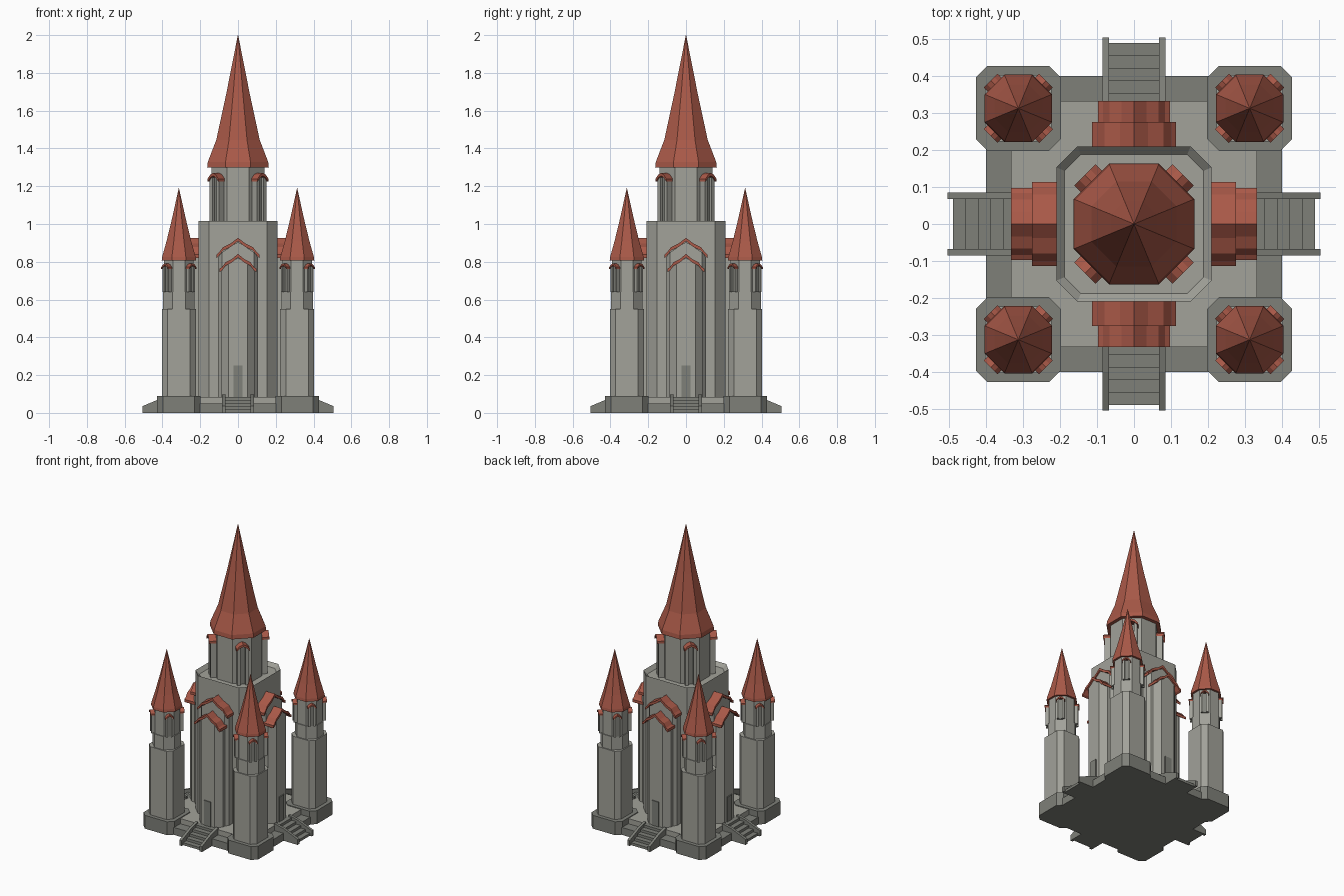
import bpy, bmesh, math
from mathutils import Matrix, Vector

if "Cube" in bpy.data.objects:
    bpy.data.objects.remove(bpy.data.objects["Cube"])


def material(name, rgb):
    m = bpy.data.materials.new(name)
    m.diffuse_color = (*rgb, 1)
    m.use_nodes = True
    m.node_tree.nodes["Principled BSDF"].inputs["Base Color"].default_value = m.diffuse_color
    return m


WALL = material("light_stone", (0.36, 0.36, 0.32))
BASE = material("dark_stone", (0.21, 0.215, 0.19))
ROOF = material("red_tile", (0.40, 0.10, 0.065))
I4 = Matrix.Identity(4)


def turn(deg):
    return Matrix.Rotation(math.radians(deg), 4, 'Z')


def loft(name, rings, mat, M=I4, rim=None):
    """Join equal-length rings of points into a closed solid."""
    bm = bmesh.new()
    vs = [[bm.verts.new(M @ Vector(p)) for p in r] for r in rings]
    n = len(rings[0])
    for a, b in zip(vs, vs[1:]):
        for i in range(n):
            j = (i + 1) % n
            bm.faces.new((a[i], a[j], b[j], b[i]))
    bm.faces.new(vs[0][::-1])
    top = bm.faces.new(vs[-1])
    bmesh.ops.recalc_face_normals(bm, faces=bm.faces[:])
    if rim:
        bmesh.ops.inset_region(bm, faces=[top], thickness=rim)
        bmesh.ops.translate(bm, verts=top.verts[:], vec=(0, 0, -rim))
    me = bpy.data.meshes.new(name)
    bm.to_mesh(me)
    bm.free()
    me.materials.append(mat)
    ob = bpy.data.objects.new(name, me)
    bpy.context.collection.objects.link(ob)
    return ob


def octa(h, z, flat=None):
    """Chamfered square: half width h, half length of the straight sides flat."""
    f = h * 0.4142 if flat is None else flat
    return [(x, y, z) for x, y in ((h, -f), (h, f), (f, h), (-f, h),
                                   (-h, f), (-h, -f), (-f, -h), (f, -h))]


def box(name, x0, x1, y0, y1, z0, z1, mat, M=I4):
    return loft(name, [[(x0, y0, z), (x1, y0, z), (x1, y1, z), (x0, y1, z)]
                       for z in (z0, z1)], mat, M)


def roof_strip(name, half, thick, y0, y1, M):
    """Bent roof sheet running along y; half = right-hand (x, z) profile."""
    full = [(-x, z) for x, z in half[:0:-1]] + half
    prof = full + [(x, z - thick) for x, z in full[::-1]]
    return loft(name, [[(x, y, z) for x, z in prof] for y in (y0, y1)], ROOF, M)


def porch(name, w, f, yb, yc, yf, z0, eave, shoulder, peak, M):
    """Wall block with chamfered front corners and a pitched top."""
    plan = [(w, yb, eave), (w, yc, eave), (f, yf, shoulder), (0, yf, peak),
            (-f, yf, shoulder), (-w, yc, eave), (-w, yb, eave), (0, yb, peak)]
    loft(name, [[(x, y, z0) for x, y, z in plan], plan], WALL, M)


def dormer(name, r, w, z0, z1, M):
    """Slim window bay on an octagon side: two piers, sill and a small roof."""
    h, p = w / 2, w * 0.28
    for s in (-1, 1):
        xa, xb = sorted((s * h, s * (h - p)))
        box(name + "_pier", xa, xb, -r, -r * 0.6, z0, z1, WALL, M)
    box(name + "_window", -h + p, h - p, -r * 0.9, -r * 0.6, z0, z1, BASE, M)
    roof_strip(name + "_roof",
               [(0, z1 + w * .36), (w * .3, z1 + w * .22), (w * .58, z1 - w * .08)],
               w * 0.22, -r * 1.06, -r * 0.6, M)


def spire(name, prof, M=I4):
    loft(name, [octa(h, z) for h, z in prof], ROOF, M)


# Ground plinth and upper floor
box("plinth", -.40, .40, -.40, .40, 0, .05, BASE)
box("floor", -.333, .333, -.333, .333, .05, .085, WALL)

# Central keep with parapet, drum and great spire
loft("keep", [octa(.21, .08, .153), octa(.21, 1.015, .153)], WALL, rim=.024)
loft("drum", [octa(.14, .98), octa(.14, 1.31)], WALL)
spire("main_spire", [(.163, 1.30), (.16, 1.328), (.115, 1.445),
                     (.062, 1.69), (.0008, 2.0)])

for k in range(4):
    R = turn(90 * k)

    # Drum window bays on the diagonals
    dormer("drum_bay", .177, .07, .98, 1.245, R @ turn(45))

    # Two-stage porch with curved gable roofs
    porch("outer_porch", .105, .085, -.19, -.245, -.268, .08, .825, .85, .905, R)
    porch("inner_porch", .088, .05, -.24, -.285, -.322, .08, .76, .792, .82, R)
    roof_strip("outer_porch_roof", [(0, .927), (.038, .897), (.08, .877), (.1, .85), (.114, .838)],
               .018, -.276, -.19, R)
    roof_strip("inner_porch_roof", [(0, .842), (.034, .813), (.066, .797), (.084, .772), (.097, .764)],
               .018, -.333, -.24, R)
    box("door", -.025, .025, -.328, -.30, .08, .252, BASE, R)

    # Stairs with sloping side walls
    for i in range(5):
        box("stair_step", -.067, .067, -.49 + i * .034, -.32, 0, .017 * (i + 1), BASE, R)
    for x in (-.085, .067):
        loft("stair_wall", [[(a, -.505, 0), (a, -.33, 0), (a, -.33, .098),
                             (a, -.40, .08), (a, -.505, .036)] for a in (x, x + .018)], BASE, R)

    # Corner tower
    T = R @ Matrix.Translation((.313, -.313, 0))
    loft("tower_base", [octa(.115, 0, .083), octa(.115, .09, .083)], BASE, T)
    loft("tower_shaft", [octa(.09, .09, .06), octa(.09, .55, .06)], WALL, T)
    loft("tower_belfry", [octa(.083, .55), octa(.083, .64),
                          octa(.078, .64), octa(.078, .815)], WALL, T)
    for a in range(4):
        dormer("tower_bay", .1, .045, .64, .775, T @ turn(45 + 90 * a))
    spire("tower_spire", [(.091, .807), (.089, .825), (.065, .91),
                          (.036, 1.03), (.0006, 1.19)], T)
